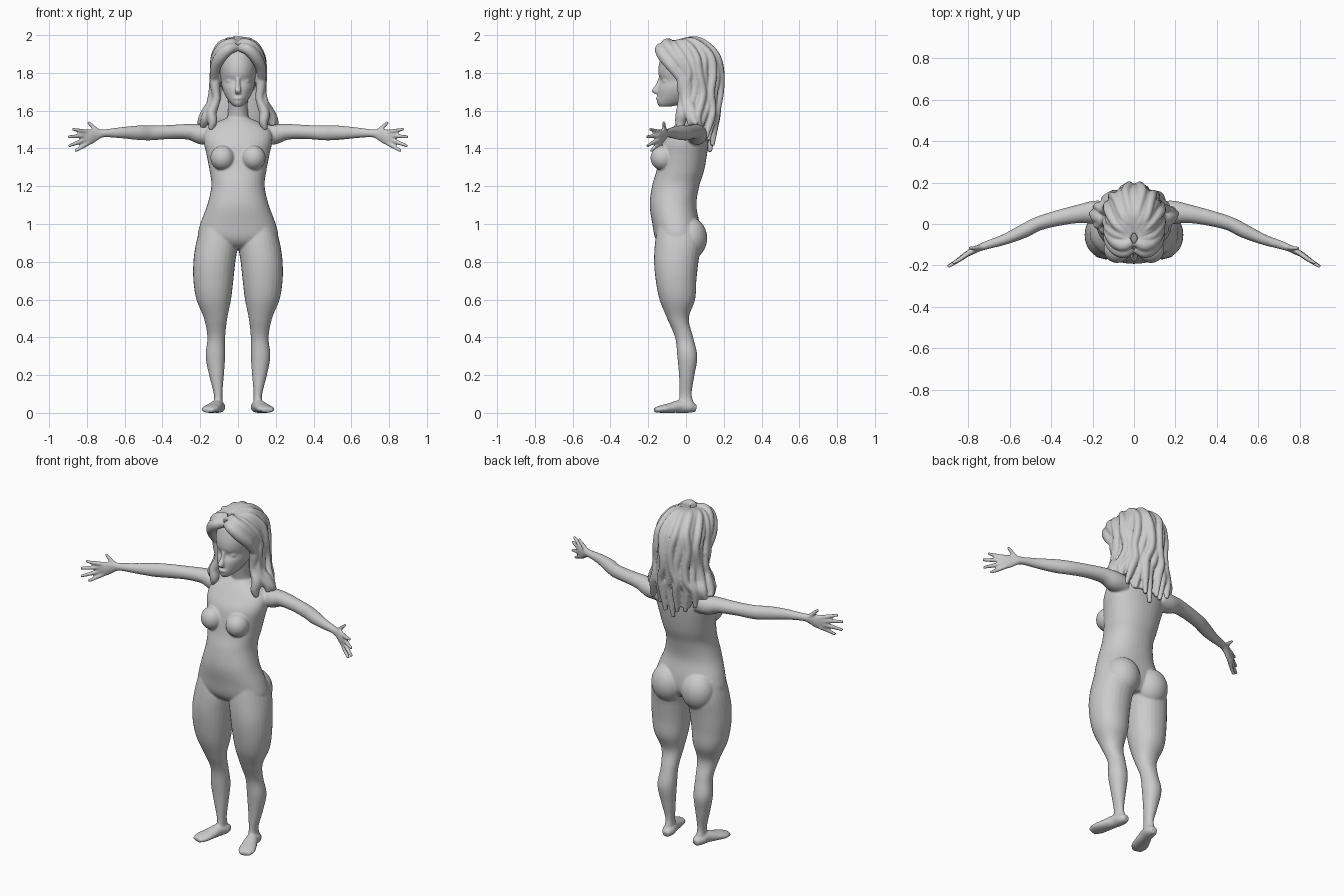
import bpy, bmesh, math
from mathutils import Vector, Matrix

grey = bpy.data.materials.new("clay grey")
grey.diffuse_color = (0.6, 0.6, 0.6, 1)


def spline(keys, steps=6):
    """Catmull-Rom interpolation of tuples."""
    out = []
    k = [keys[0]] + list(keys) + [keys[-1]]
    for i in range(1, len(k) - 2):
        for j in range(steps):
            t = j / steps
            out.append([0.5 * (2 * b + (c - a) * t + (2 * a - 5 * b + 4 * c - d) * t * t
                               + (3 * b - a - 3 * c + d) * t ** 3)
                        for a, b, c, d in zip(*k[i - 1:i + 3])])
    return out + [list(keys[-1])]


def loft(bm, keys, ref=None, side=1, power=2.0, n=28):
    """Closed tube through keys (x, y, z, ra, rb); level rings when ref is None."""
    pts = spline(keys)
    rings = []
    for i, (x, y, z, ra, rb) in enumerate(pts):
        a, b = Vector((1, 0, 0)), Vector((0, 1, 0))
        if ref is not None:
            p, q = pts[max(i - 1, 0)], pts[min(i + 1, len(pts) - 1)]
            t = (Vector(q[:3]) - Vector(p[:3])).normalized()
            a = t.cross(Vector(ref)).normalized()
            b = a.cross(t)
        ring = []
        for j in range(n):
            c, s = math.cos(math.tau * j / n), math.sin(math.tau * j / n)
            u = math.copysign(abs(c) ** (2 / power), c) * ra
            v = math.copysign(abs(s) ** (2 / power), s) * rb
            co = Vector((x, y, z)) + a * u + b * v
            ring.append(bm.verts.new((co.x * side, co.y, co.z)))
        rings.append(ring)
    for r0, r1 in zip(rings, rings[1:]):
        for j in range(n):
            bm.faces.new((r0[j], r0[(j + 1) % n], r1[(j + 1) % n], r1[j]))
    bm.faces.new(rings[0][::-1])
    bm.faces.new(rings[-1])


def slab(z, x0, x1, y0, y1):
    """Level section given by its x and y limits."""
    return ((x0 + x1) / 2, (y0 + y1) / 2, z, (x1 - x0) / 2, (y1 - y0) / 2)


def blob(bm, centre, radii):
    m = Matrix.Translation(centre) @ Matrix.Diagonal((*radii, 1))
    bmesh.ops.create_uvsphere(bm, u_segments=28, v_segments=18, radius=1, matrix=m)


def finish(bm, name, voxel, smooth, limit):
    """Fuse overlapping pieces into one smooth skin of at most limit quads."""
    mesh = bpy.data.meshes.new(name)
    bmesh.ops.recalc_face_normals(bm, faces=bm.faces)
    bm.to_mesh(mesh)
    bm.free()
    ob = bpy.data.objects.new(name, mesh)
    bpy.context.collection.objects.link(ob)
    r = ob.modifiers.new("fuse", 'REMESH')
    r.mode = 'VOXEL'
    s = ob.modifiers.new("soften", 'SMOOTH')
    s.factor, s.iterations = 0.5, smooth
    while True:
        r.voxel_size = voxel
        dg = bpy.context.evaluated_depsgraph_get()
        dg.update()
        new = bpy.data.meshes.new_from_object(ob.evaluated_get(dg))
        if len(new.polygons) <= limit:
            break
        bpy.data.meshes.remove(new)
        voxel *= 1.1
    ob.modifiers.clear()
    ob.data = new
    new.materials.clear()
    new.materials.append(grey)
    new.polygons.foreach_set("use_smooth", [True] * len(new.polygons))
    new.polygons.foreach_set("material_index", [0] * len(new.polygons))
    new.update()


UP = (0, 0, 1)
body = bmesh.new()

# torso: z, half width, front y, back y
torso = [(1.565, .05, -.02, .075), (1.535, .12, -.05, .105), (1.49, .175, -.085, .118),
         (1.43, .18, -.125, .118), (1.36, .165, -.142, .11), (1.28, .15, -.157, .095),
         (1.2, .141, -.18, .07), (1.1, .163, -.192, .055), (1.0, .2, -.178, .072),
         (.93, .212, -.165, .075), (.89, .17, -.14, .06), (.865, .11, -.1, .04)]
loft(body, [slab(z, -w, w, f, b) for z, w, f, b in torso], power=2.2, n=40)

# neck and head
loft(body, [(0, .04, 1.5, .075, .06), (0, .03, 1.57, .055, .055),
            (0, .015, 1.64, .052, .055), (0, .01, 1.72, .055, .06)])
head = [(1.622, .02, -.14, -.08), (1.642, .042, -.153, .0), (1.68, .068, -.151, .06),
        (1.72, .084, -.148, .1), (1.757, .09, -.134, .12), (1.795, .096, -.146, .135),
        (1.85, .1, -.142, .14), (1.92, .08, -.115, .12), (1.96, .04, -.05, .07)]
loft(body, [slab(z, -w, w, f, b) for z, w, f, b in head], power=2.1, n=40)
# nose and lips
loft(body, [(0, -.128, 1.79, .011, .012), (0, -.145, 1.74, .011, .014),
            (0, -.162, 1.705, .017, .02), (0, -.15, 1.688, .012, .012)])
blob(body, (0, -.148, 1.665), (.024, .012, .009))

for s in (1, -1):
    # eyes, bust, seat
    blob(body, (s * .04, -.104, 1.757), (.022, .02, .014))
    blob(body, (s * .082, -.122, 1.35), (.064, .066, .066))
    blob(body, (s * .098, .022, .925), (.098, .09, .11))
    # leg: z, inner x, outer x, front y, back y
    leg = [(.99, .03, .195, -.15, .06), (.9, .002, .222, -.164, .08), (.8, .014, .236, -.169, .066),
           (.7, .025, .236, -.16, .055), (.6, .037, .22, -.14, .048), (.5, .057, .18, -.1, .015),
           (.4, .068, .162, -.058, .038), (.3, .068, .171, -.046, .06), (.2, .075, .153, -.037, .045),
           (.1, .083, .128, -.034, .03), (.04, .08, .13, -.04, .045), (.012, .085, .125, -.03, .04)]
    loft(body, [slab(*k) for k in leg], side=s, power=2.15)
    # foot, turned outward
    loft(body, [(.098, .054, .022, .018, .018), (.102, .02, .03, .035, .03),
                (.113, -.03, .034, .035, .034), (.132, -.085, .026, .043, .026),
                (.148, -.13, .02, .046, .02), (.158, -.165, .015, .03, .013)], UP, s)
    # arm and palm
    loft(body, [(.12, .06, 1.47, .05, .05), (.19, .056, 1.475, .056, .054),
                (.26, .05, 1.488, .045, .042), (.36, .03, 1.487, .038, .037),
                (.46, .002, 1.482, .034, .039), (.53, -.033, 1.483, .034, .038),
                (.62, -.073, 1.483, .026, .029), (.71, -.102, 1.48, .02, .021),
                (.75, -.117, 1.473, .016, .031), (.79, -.137, 1.46, .015, .042),
                (.82, -.152, 1.455, .010, .036)], UP, s)
    # fingers: base x, y, z and tip x, y, z
    for bx, by, bz, tx, ty, tz in [(.795, -.138, 1.486, .875, -.19, 1.502),
                                   (.81, -.145, 1.467, .897, -.207, 1.462),
                                   (.81, -.145, 1.445, .897, -.205, 1.413),
                                   (.79, -.135, 1.43, .862, -.185, 1.386),
                                   (.735, -.108, 1.485, .795, -.117, 1.54)]:
        loft(body, [(bx, by, bz, .013, .013), ((bx + tx) / 2, (by + ty) / 2 - .003, (bz + tz) / 2, .011, .011),
                    (tx, ty, tz, .008, .008)], UP, s, n=12)
finish(body, "body", .0058, 3, 95000)

# hair: inner mass
hair = bmesh.new()
blob(hair, (0, .05, 1.83), (.128, .13, .15))
loft(hair, [slab(z, -w, w, f, b) for z, w, f, b in
            [(1.86, .1, .02, .15), (1.7, .115, .03, .15), (1.56, .14, .04, .145), (1.45, .1, .07, .13)]])
# long wavy locks fanned around the back
N = 15
for i in range(N):
    th = math.radians(-105 + 210 * i / (N - 1))
    s, c = math.sin(th), math.cos(th)
    end = 1.395 + .12 * abs(s) ** 1.5 + .015 * math.sin(i * 2.4)
    out = .007 * (-1) ** i
    keys = [(.02 * s, -.06 + .03 * c, 1.955, .02), (.075 * s, -.03 + .09 * c, 1.945 + .022 * c, .026),
            (.115 * s, .02 + .13 * c, 1.885 + .012 * c, .027), (.122 * s, .04 + .132 * c, 1.8, .028),
            (.124 * s, .04 + .13 * c, 1.7, .027), (.142 * s, .04 + .12 * c, 1.62, .028),
            (.172 * s, .04 + .11 * c, 1.56, .027), (.185 * s, .045 + .088 * c, end, .012)]
    path = []
    for j, (x, y, z, r) in enumerate(keys):
        w = .013 * math.sin(j * 1.9 + i * 1.3) * min(j / 3, 1)
        path.append((x + c * w + s * out, y - s * w + c * out, z, r, r * .85))
    loft(hair, path, (c, -s, 0), n=14)
for s in (1, -1):
    # swept fringe rolls
    for lift, r in ((0, .03), (.032, .03)):
        loft(hair, [(.01, -.115 + lift, 1.935 + lift * .7, r * .8, r * .8),
                    (.05, -.135 + lift, 1.925 + lift * .8, r, r),
                    (.09, -.118 + lift, 1.888 + lift, r, r * 1.1),
                    (.118, -.075 + lift, 1.835 + lift, r * .95, r),
                    (.125, -.03 + lift, 1.77 + lift, r * .7, r * .7)], UP, s, n=16)
    # locks framing the face
    loft(hair, [(.118, -.03, 1.83, .025, .025), (.122, -.02, 1.74, .028, .026),
                (.115, -.015, 1.66, .028, .022), (.14, -.02, 1.59, .034, .028),
                (.135, -.03, 1.54, .028, .024), (.145, -.03, 1.5, .012, .012)], (1, 0, 0), s, n=16)
    loft(hair, [(.125, .01, 1.76, .028, .025), (.13, .01, 1.66, .028, .025),
                (.17, .03, 1.59, .03, .026), (.19, .04, 1.55, .026, .024),
                (.205, .06, 1.53, .012, .012)], (1, 0, 0), s, n=16)
finish(hair, "hair", .0058, 2, 45000)
